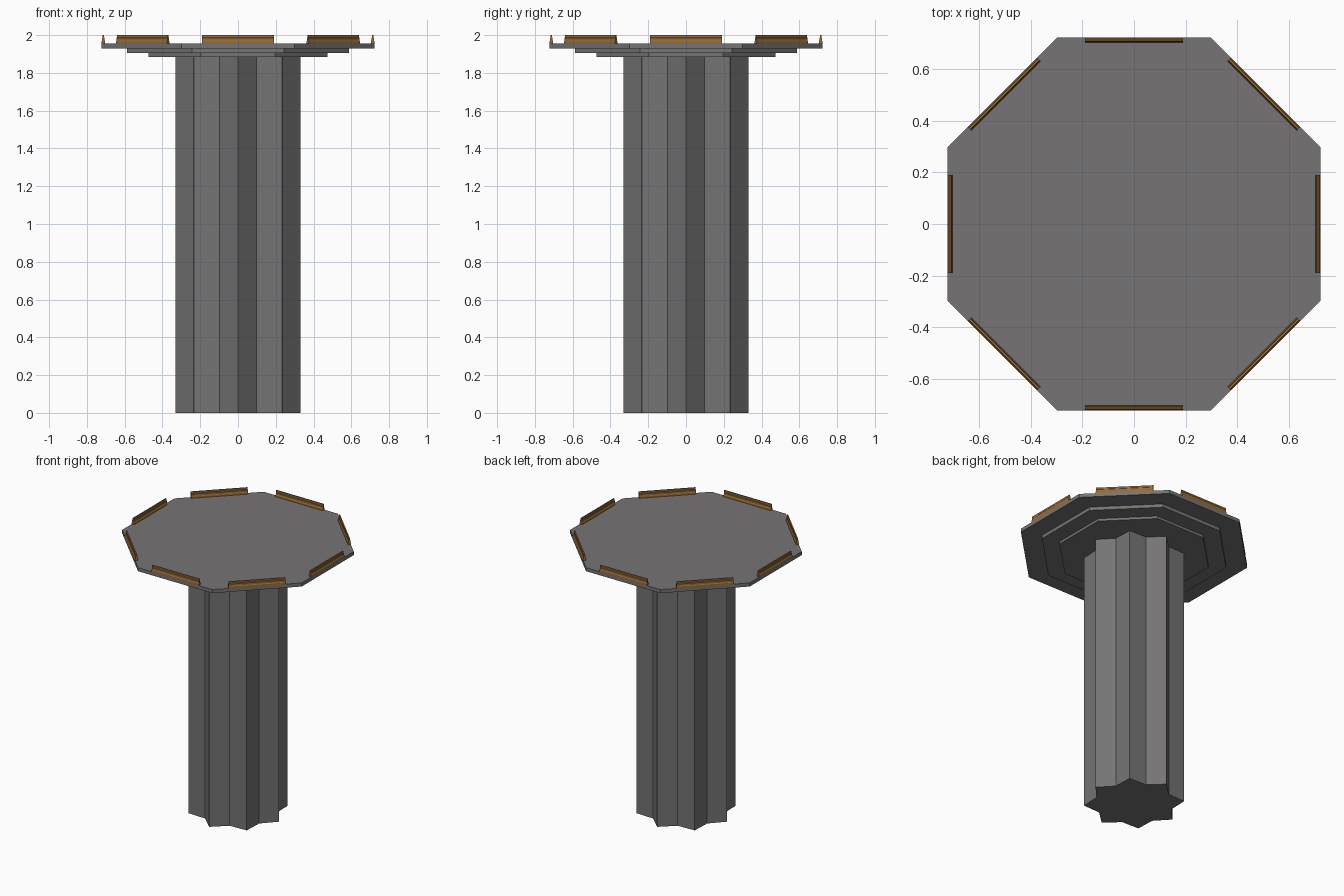
import bpy, bmesh, math
from mathutils import Matrix

if "Cube" in bpy.data.objects:
    bpy.data.objects.remove(bpy.data.objects["Cube"])


def material(name, rgb):
    m = bpy.data.materials.new(name)
    m.diffuse_color = (*rgb, 1)
    m.use_nodes = True
    m.node_tree.nodes["Principled BSDF"].inputs["Base Color"].default_value = m.diffuse_color
    return m


STONE = material("grey stone", (0.18, 0.175, 0.175))
BRONZE = material("bronze brown", (0.31, 0.15, 0.042))


def prism(name, outline, depth, matrix, mat):
    """Extrude a closed 2D outline along local z and place it."""
    bm = bmesh.new()
    face = bm.faces.new([bm.verts.new((x, y, 0)) for x, y in outline])
    ext = bmesh.ops.extrude_face_region(bm, geom=[face])
    top = [v for v in ext["geom"] if isinstance(v, bmesh.types.BMVert)]
    bmesh.ops.translate(bm, verts=top, vec=(0, 0, depth))
    bmesh.ops.transform(bm, matrix=matrix, verts=bm.verts)
    bmesh.ops.recalc_face_normals(bm, faces=bm.faces)
    me = bpy.data.meshes.new(name)
    bm.to_mesh(me)
    bm.free()
    me.materials.append(mat)
    ob = bpy.data.objects.new(name, me)
    bpy.context.collection.objects.link(ob)
    return ob


def ring(count, radii, start=0.0):
    return [(radii[i % len(radii)] * math.cos(start + 2 * math.pi * i / count),
             radii[i % len(radii)] * math.sin(start + 2 * math.pi * i / count))
            for i in range(count)]


# Eight-pointed star column
prism("column", ring(16, (0.331, 0.259)), 1.887, Matrix.Identity(4), STONE)

# Stepped octagonal slabs, each given by half width, bottom and top
for name, half, z0, z1 in (("lower_step", 0.475, 1.885, 1.904),
                           ("middle_step", 0.588, 1.904, 1.929),
                           ("top_slab", 0.722, 1.929, 1.955)):
    radius = half / math.cos(math.pi / 8)
    prism(name, ring(8, (radius,), math.pi / 8), z1 - z0,
          Matrix.Translation((0, 0, z0)), STONE)

# Moulded rail on the middle of each slab edge
half_profile = [(0.0095, 1.953), (0.0095, 1.967), (0.007, 1.971),
                (0.007, 1.984), (0.004, 1.988), (0.004, 2.0)]
profile = half_profile + [(-w, z) for w, z in reversed(half_profile)]
outline = [(0.7125 + w, z) for w, z in profile]
# local x -> outward, local y -> up, local z -> along the edge
upright = Matrix.Translation((0, 0.19, 0)) @ Matrix.Rotation(math.pi / 2, 4, 'X')
for i in range(8):
    prism(f"edge_rail_{i + 1}", outline, 0.38,
          Matrix.Rotation(i * math.pi / 4, 4, 'Z') @ upright, BRONZE)
